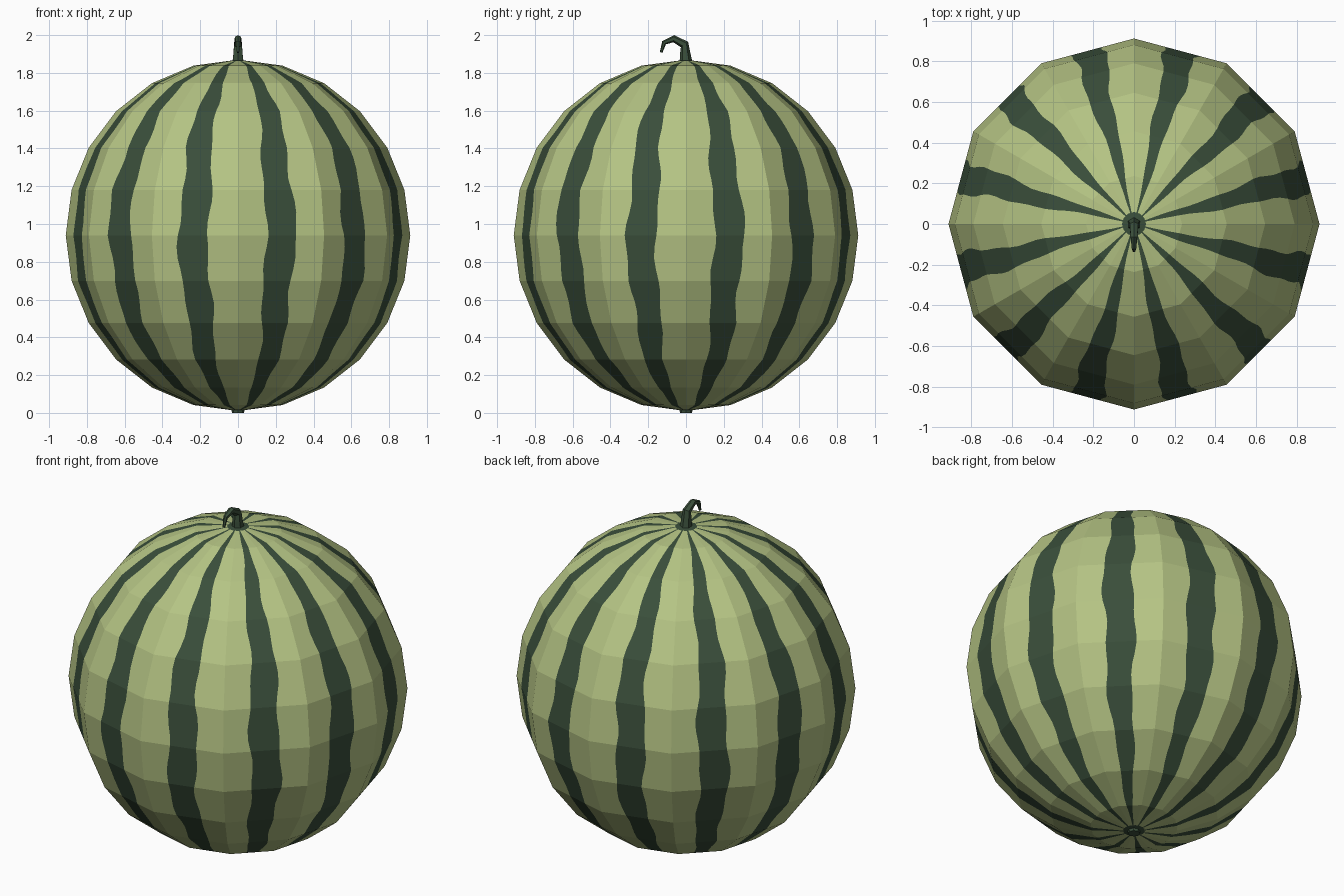
import bpy, bmesh, math
from mathutils import Vector

if "Cube" in bpy.data.objects:
    bpy.data.objects.remove(bpy.data.objects["Cube"])


def material(name, rgb):
    m = bpy.data.materials.new(name)
    m.diffuse_color = (*rgb, 1)
    m.use_nodes = True
    m.node_tree.nodes["Principled BSDF"].inputs["Base Color"].default_value = m.diffuse_color
    return m


LIGHT = material("pale green rind", (0.46, 0.55, 0.23))
DARK = material("dark green stripe", (0.042, 0.077, 0.043))


def make_object(name, bm, mats):
    bmesh.ops.remove_doubles(bm, verts=bm.verts, dist=1e-5)
    bmesh.ops.recalc_face_normals(bm, faces=bm.faces)
    me = bpy.data.meshes.new(name)
    bm.to_mesh(me)
    bm.free()
    for m in mats:
        me.materials.append(m)
    ob = bpy.data.objects.new(name, me)
    bpy.context.collection.objects.link(ob)
    return ob


# Melon: 12 x 12 faceted ball, each face column cut into rind / stripe / rind
SIDES, RINGS, SUB = 12, 12, 4
RX, RZ, ZC = 0.912, 0.93, 0.94


def ring(level):
    """Radius and height on the faceted profile at a fractional ring number."""
    i = min(int(level), RINGS - 1)
    t = level - i
    a, b = (math.pi * (k / RINGS - 0.5) for k in (i, i + 1))
    return (RX * (math.cos(a) * (1 - t) + math.cos(b) * t),
            ZC + RZ * (math.sin(a) * (1 - t) + math.sin(b) * t))


def stripe_edges(level, column):
    """Stripe borders across a face column: narrow at the poles, slightly wavy."""
    lat = abs(level / RINGS - 0.5) * 2
    width = 0.345 - 0.05 * lat - 0.11 * lat ** 6
    shift = 0.025 * math.sin(level * 2.3 + column * 2.1)
    ripple = 0.015 * math.sin(level * 5.1 + column * 1.3)
    return (0.0, 0.49 + shift - width / 2 - ripple, 0.49 + shift + width / 2 + ripple, 1.0)


bm = bmesh.new()
levels = [i / SUB for i in range(RINGS * SUB + 1)]


def row(level, column):
    r, z = ring(level)
    a, b = (Vector((r * math.cos(t), r * math.sin(t), z))
            for t in (math.tau * k / SIDES for k in (column, column + 1)))
    return [a.lerp(b, f) for f in stripe_edges(level, column)]


for c in range(SIDES):
    for n, (lo, hi) in enumerate(zip(levels, levels[1:])):
        p, q = row(lo, c), row(hi, c)
        pole = n in (0, len(levels) - 2)
        for k in range(3):
            if n == 0:
                pts = [p[0], q[k + 1], q[k]]
            elif n == len(levels) - 2:
                pts = [p[k], p[k + 1], q[0]]
            else:
                pts = [p[k], p[k + 1], q[k + 1], q[k]]
            f = bm.faces.new([bm.verts.new(v) for v in pts])
            f.material_index = 1 if (k == 1 or pole) else 0
make_object("melon", bm, [LIGHT, DARK])

# Stem: tapered six-sided tube hooking toward the front (y, z, radius)
path = [(0.0, 1.855, 0.034), (-0.004, 1.90, 0.028), (-0.008, 1.95, 0.024),
        (-0.065, 1.981, 0.019), (-0.116, 1.96, 0.013), (-0.132, 1.908, 0.007)]
bm = bmesh.new()
loops = []
for i, (y, z, r) in enumerate(path):
    a, b = path[max(i - 1, 0)], path[min(i + 1, len(path) - 1)]
    d = Vector((0, b[0] - a[0], b[1] - a[1])).normalized()
    side, up = Vector((1, 0, 0)), Vector((0, d.z, -d.y))
    loops.append([bm.verts.new(Vector((0, y, z)) + r * (side * math.cos(t) + up * math.sin(t)))
                  for t in (math.tau * (k + 0.5) / 6 for k in range(6))])
for A, B in zip(loops, loops[1:]):
    for k in range(6):
        bm.faces.new([A[k], A[(k + 1) % 6], B[(k + 1) % 6], B[k]])
bm.faces.new(loops[0])
bm.faces.new(loops[-1])
make_object("stem", bm, [DARK])

# Blossom scar: small disc under the melon
bm = bmesh.new()
bmesh.ops.create_cone(bm, cap_ends=True, segments=8, radius1=0.032, radius2=0.036, depth=0.03)
bmesh.ops.translate(bm, verts=bm.verts, vec=(0, 0, 0.015))
make_object("blossom_scar", bm, [DARK])
